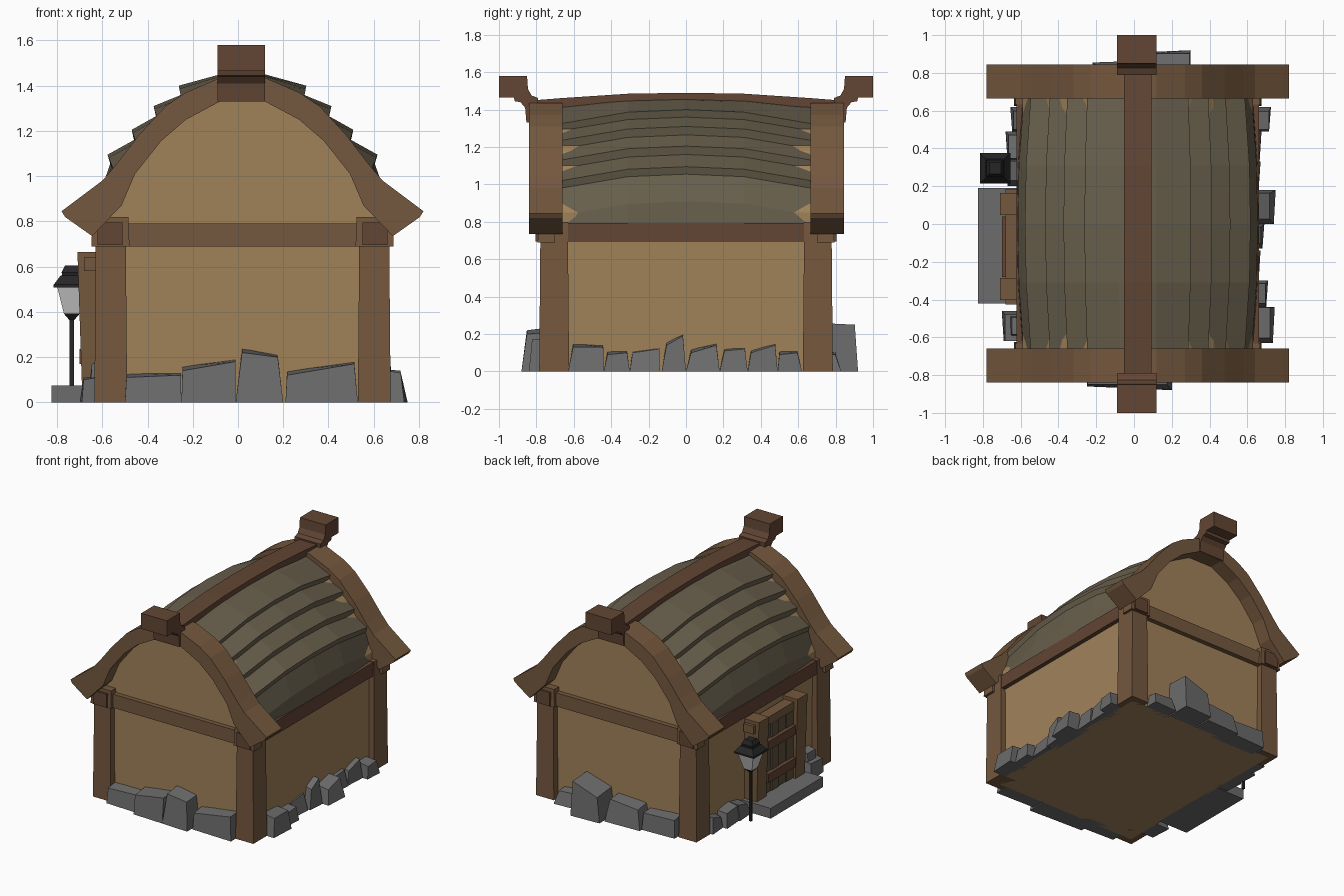
import bpy, bmesh, random
from mathutils import Vector

if "Cube" in bpy.data.objects:
    bpy.data.objects.remove(bpy.data.objects["Cube"])

random.seed(4)
CX = 0.02  # centre line of the house


def material(name, rgb):
    m = bpy.data.materials.new(name)
    m.diffuse_color = [((c / 255 + 0.055) / 1.055) ** 2.4 for c in rgb] + [1]
    m.use_nodes = True
    m.node_tree.nodes["Principled BSDF"].inputs["Base Color"].default_value = m.diffuse_color
    return m


WALL = material("plaster", (160, 130, 90))
WOOD = material("timber", (117, 88, 62))
DARK = material("dark_timber", (98, 70, 52))
ROOF = material("shingle", (104, 95, 76))
PLANK = material("plank", (92, 80, 60))
STONE = material("stone", (108, 108, 108))
IRON = material("iron", (38, 38, 40))
GLASS = material("glass", (205, 205, 205))


def loft(name, rings, mat):
    """Closed flat-faced solid through rings of equal point count."""
    bm = bmesh.new()
    vs = [[bm.verts.new(p) for p in r] for r in rings]
    n = len(vs[0])
    for a, b in zip(vs, vs[1:]):
        for i in range(n):
            j = (i + 1) % n
            bm.faces.new((a[i], a[j], b[j], b[i]))
    bm.faces.new(vs[0])
    bm.faces.new(vs[-1])
    bmesh.ops.recalc_face_normals(bm, faces=bm.faces)
    me = bpy.data.meshes.new(name)
    bm.to_mesh(me)
    bm.free()
    me.materials.append(mat)
    ob = bpy.data.objects.new(name, me)
    bpy.context.collection.objects.link(ob)
    return ob


def rect(x0, x1, y0, y1, z):
    return [(x0, y0, z), (x1, y0, z), (x1, y1, z), (x0, y1, z)]


def box(name, x0, x1, y0, y1, z0, z1, mat, inset=0):
    i = inset
    return loft(name, [rect(x0, x1, y0, y1, z0),
                       rect(x0 + i, x1 - i, y0 + i, y1 - i, z1)], mat)


def sym(half):
    """Mirror a half profile (centre to side) into a full outline about CX."""
    return [(CX + x, z) for x, z in half] + [(CX - x, z) for x, z in reversed(half) if x > 0]


def along_y(prof, y):
    return [(x, y, z) for x, z in prof]


# Walls and gables as one arched solid
arch = sym([(0, 1.38), (0.12, 1.37), (0.27, 1.29), (0.4, 1.18), (0.5, 1.05), (0.61, 0.85), (0.61, 0)])
loft("walls", [along_y(arch, -0.735), along_y(arch, 0.735)], WALL)

# Curved gable timbers
outer = [(0, 1.44), (0.1, 1.435), (0.25, 1.37), (0.34, 1.31), (0.46, 1.18), (0.56, 1.05), (0.62, 0.98), (0.80, 0.845)]
inner = [(0.785, 0.82), (0.665, 0.735), (0.535, 0.87), (0.475, 1.01), (0.36, 1.155), (0.25, 1.25), (0.1, 1.33)]
half = outer + inner
gable = [(CX + x, z) for x, z in half] + [(CX - x, z) for x, z in reversed(half) if x > 0]
for side, y0 in (("front", -0.84), ("back", 0.665)):
    loft(side + "_gable_timber", [along_y(gable, y0), along_y(gable, y0 + 0.18)], WOOD)

# Stepped shingle roof, swelling toward the middle of its length
steps = [(0, 1.465), (0.10, 1.45), (0.282, 1.40), (0.27, 1.36), (0.393, 1.31), (0.383, 1.265), (0.49, 1.205),
         (0.48, 1.16), (0.597, 1.095), (0.585, 1.055), (0.635, 0.91), (0.64, 0.79)]
rings = []
for y, d in ((-0.67, 1), (-0.31, 0.18), (0, 0), (0.31, 0.18), (0.67, 1)):
    prof = []
    for x, z in steps:
        drop = 0 if z < 0.8 else 0.03 + 0.045 * min(1, x / 0.28)
        prof.append((x * (1 - 0.05 * d), z - drop * d))
    rings.append(along_y(sym(prof), y))
loft("shingle_roof", rings, ROOF)

# Ridge beam following the roof sag
loft("ridge_beam", [[(CX - 0.072, y, z - 0.06), (CX + 0.072, y, z - 0.06),
                     (CX + 0.072, y, z), (CX - 0.072, y, z)]
                    for y, z in ((-0.84, 1.448), (-0.66, 1.462), (-0.31, 1.485), (0, 1.49),
                                 (0.31, 1.485), (0.66, 1.462), (0.84, 1.448))], DARK)

# Ridge end blocks with a curved neck
horn = [(0.79, 1.41), (0.79, 1.462), (0.825, 1.475), (0.845, 1.51), (0.85, 1.58), (1.0, 1.58), (1.0, 1.465),
        (0.92, 1.465), (0.915, 1.445), (0.885, 1.44), (0.86, 1.41), (0.853, 1.33), (0.83, 1.33), (0.83, 1.41)]
for side, s in (("front", -1), ("back", 1)):
    loft(side + "_ridge_end", [[(x, s * y, z) for y, z in horn] for x in (CX - 0.11, CX + 0.1)], DARK)
    # Cross beam under the gable
    box(side + "_cross_beam", CX - 0.55, CX + 0.55, *sorted((s * 0.70, s * 0.77)), 0.69, 0.79, WOOD)
    for hand, t in (("left", -1), ("right", 1)):
        # Corner posts and their heads
        xs = sorted((CX + t * 0.51, CX + t * 0.655))
        box(f"{side}_{hand}_post", *xs, *sorted((s * 0.625, s * 0.785)), 0, 0.8, WOOD, 0.007)
        xs = sorted((CX + t * 0.50, CX + t * 0.668))
        box(f"{side}_{hand}_post_head", *xs, *sorted((s * 0.70, s * 0.793)), 0.69, 0.82, WOOD, 0.004)

# Wall plates running under the eaves
for hand, t in (("left", -1), ("right", 1)):
    xs = sorted((CX + t * 0.53, CX + t * 0.642))
    box(hand + "_wall_plate", *xs, -0.805, 0.805, 0.695, 0.795, DARK)

# Foundation stones: (start, end, height at start, height at end, outer reach)
place = {
    "front": lambda u, v, z: (u, -v, z),
    "back": lambda u, v, z: (u, v, z),
    "right": lambda u, v, z: (v, u, z),
    "left": lambda u, v, z: (-v, u, z),
}
stones = {
    "front": [(-0.5, -0.25, 0.13, 0.13, 0.83), (-0.25, -0.01, 0.16, 0.19, 0.87),
              (-0.01, 0.2, 0.24, 0.21, 0.88), (0.21, 0.53, 0.14, 0.18, 0.84)],
    "back": [(-0.48, -0.22, 0.15, 0.13, 0.83), (-0.22, 0.06, 0.16, 0.17, 0.865),
             (0.07, 0.3, 0.2, 0.26, 0.92), (0.31, 0.5, 0.12, 0.1, 0.83)],
    "right": [(-0.63, -0.44, 0.15, 0.14, 0.745), (-0.44, -0.3, 0.11, 0.11, 0.71), (-0.3, -0.14, 0.12, 0.13, 0.67),
              (-0.13, 0, 0.16, 0.2, 0.69), (0, 0.18, 0.12, 0.15, 0.75), (0.18, 0.33, 0.13, 0.13, 0.67),
              (0.33, 0.49, 0.12, 0.15, 0.675), (0.49, 0.62, 0.11, 0.11, 0.725)],
    "left": [(-0.62, -0.46, 0.12, 0.12, 0.70), (-0.6, -0.48, 0.19, 0.18, 0.665),
             (0.2, 0.34, 0.1, 0.12, 0.68), (0.34, 0.49, 0.13, 0.11, 0.68), (0.49, 0.62, 0.1, 0.12, 0.655)],
}
for side, row in stones.items():
    f = place[side]
    back = {"front": 0.70, "back": 0.70, "right": 0.60, "left": 0.56}[side]
    for k, (a, b, ha, hb, v) in enumerate(row):
        i, j = random.uniform(0, 0.03), random.uniform(0, 0.03)
        w = v - random.uniform(0.01, 0.035)
        loft(f"{side}_stone_{k + 1}", [
            [f(a, back, 0), f(b, back, 0), f(b, v, 0), f(a, v - 0.01, 0)],
            [f(a + i, back, ha), f(b - j, back, hb), f(b - j, w, hb - 0.01), f(a + i, w, ha - 0.02)]], STONE)

# Doorway on the left side
box("door_step", -0.825, -0.58, -0.42, 0.19, 0, 0.075, STONE)
for name, y in (("front", -0.40), ("back", 0.05)):
    loft(name + "_door_post", [rect(-0.69, -0.58, y, y + 0.11, 0.07),
                               rect(-0.71, -0.58, y - 0.003, y + 0.113, 0.665)], WOOD)
box("door_header", -0.68, -0.6, -0.425, 0.185, 0.58, 0.64, WOOD)
for k in range(4):
    y = -0.29 + k * 0.085
    box(f"door_plank_{k + 1}", -0.675 + 0.006 * (k % 2), -0.6, y + 0.003, y + 0.082, 0.08, 0.575, PLANK)
for name, z in (("lower", 0.17), ("upper", 0.41)):
    box(name + "_door_batten", -0.70, -0.66, -0.28, 0.04, z, z + 0.065, DARK)

# Street lamp beside the door: square tapered sections (height, half width)
def lamp(name, secs, mat):
    x, y = -0.735, 0.295
    loft(name, [rect(x - r, x + r, y - r, y + r, z) for z, r in secs], mat)


lamp("lamp_pole", [(0, 0.009), (0.37, 0.009)], IRON)
lamp("lamp_cup", [(0.365, 0.012), (0.392, 0.035)], IRON)
lamp("lamp_glass", [(0.39, 0.034), (0.51, 0.064)], GLASS)
lamp("lamp_cap", [(0.508, 0.08), (0.52, 0.08), (0.56, 0.05), (0.56, 0.042),
                  (0.575, 0.045), (0.605, 0.03)], IRON)
